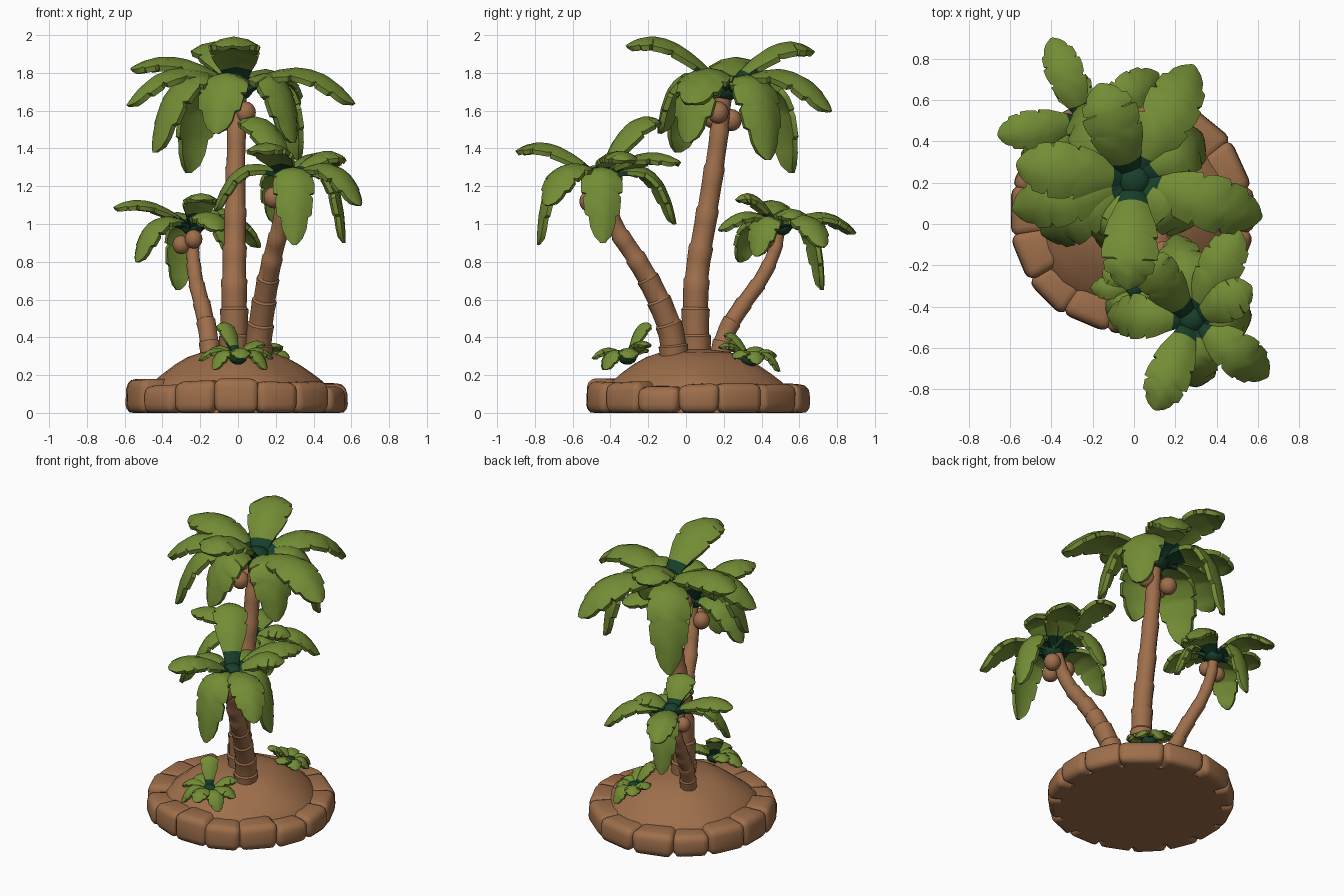
import bpy, bmesh, math, random
from mathutils import Vector, Matrix

if "Cube" in bpy.data.objects:
    bpy.data.objects.remove(bpy.data.objects["Cube"])

random.seed(4)


def material(name, rgb):
    m = bpy.data.materials.new(name)
    m.diffuse_color = (*rgb, 1)
    m.use_nodes = True
    m.node_tree.nodes["Principled BSDF"].inputs["Base Color"].default_value = m.diffuse_color
    return m


BROWN = material("earth_brown", (0.34, 0.157, 0.070))
LEAF = material("leaf_green", (0.172, 0.266, 0.036))
DARK = material("dark_green", (0.009, 0.050, 0.024))


def finish(name, bm, mats, angle=40):
    """Turn a bmesh into a smooth shaded object with sharp edges kept."""
    bmesh.ops.recalc_face_normals(bm, faces=bm.faces[:])
    me = bpy.data.meshes.new(name)
    bm.to_mesh(me)
    bm.free()
    for m in mats:
        me.materials.append(m)
    for p in me.polygons:
        p.use_smooth = True
    me.set_sharp_from_angle(angle=math.radians(angle))
    ob = bpy.data.objects.new(name, me)
    bpy.context.collection.objects.link(ob)
    return ob


def loft(bm, rings, mat_of=lambda i, j: 0):
    """Skin a list of closed rings and cap both ends."""
    vs = [[bm.verts.new(p) for p in r] for r in rings]
    n = len(rings[0])
    for i in range(len(vs) - 1):
        for j in range(n):
            k = (j + 1) % n
            f = bm.faces.new((vs[i][j], vs[i][k], vs[i + 1][k], vs[i + 1][j]))
            f.material_index = mat_of(i, j)
    bm.faces.new(vs[0][::-1]).material_index = mat_of(0, 0)
    bm.faces.new(vs[-1]).material_index = mat_of(len(vs), 0)


def ellipsoid(bm, center, size, mat=0):
    before = set(bm.faces)
    bmesh.ops.create_uvsphere(bm, u_segments=14, v_segments=8, radius=1,
                              matrix=Matrix.Translation(center) @ Matrix.Diagonal((*size, 1)))
    for f in set(bm.faces) - before:
        f.material_index = mat


# Leaf outline: position along the leaf, relative half width (with notches)
OUTLINE = [(0, .36), (.08, .43), (.15, .55), (.21, .67), (.3, .86), (.42, .98), (.435, .8), (.47, .95), (.56, 1.02),
           (.67, 1.02), (.685, .8), (.72, .94), (.84, .86), (.855, .68), (.92, .6), (.97, .4), (1, .12)]


def leaf(bm, c, tip, width, thick):
    """Arched, notched frond from c to tip, dark near its root."""
    c, tip = Vector(c), Vector(tip)
    flat = Vector((tip.x - c.x, tip.y - c.y, 0))
    drop = max(0, c.z - tip.z)
    reach = 0.58 + 0.40 * min(1, drop / flat.length)
    ctrl = c + flat * reach
    ctrl.z = max(c.z + width * 1.85, tip.z + width * 1.2)
    side = Vector((-flat.y, flat.x, 0)).normalized()
    rings = []
    for t, k in OUTLINE:
        p = c * (1 - t) ** 2 + ctrl * 2 * t * (1 - t) + tip * t * t
        tan = ((ctrl - c) * (1 - t) + (tip - ctrl) * t).normalized()
        up = tan.cross(side)
        w = k * width
        th = thick * (0.5 if t == 1 else 1)
        sec = [(-1, -.36 * w), (-.55, -.11 * w), (0, 0), (.55, -.11 * w), (1, -.36 * w),
               (.94, -.36 * w - th), (0, -.08 * w - th), (-.94, -.36 * w - th)]
        rings.append([p + side * (s * w) + up * h for s, h in sec])
    loft(bm, rings, lambda i, j: int(i < (3 if j > 3 else 2)))


def crown(name, c, tips, width, thick, hub):
    bm = bmesh.new()
    for tip in tips:
        leaf(bm, c, tip, width, thick)
    ellipsoid(bm, c, (hub, hub, hub * 0.8), 1)
    finish(name, bm, [LEAF, DARK])


def trunk(name, pts, r0, r1, segments, sides=12):
    """Stepped trunk following a smooth path through pts."""
    P = [Vector(p) for p in pts]
    P = [P[0] * 2 - P[1]] + P + [P[-1] * 2 - P[-2]]

    def at(u):
        x = u * (len(P) - 3)
        i = min(int(x), len(P) - 4)
        t = x - i
        a, b, c, d = P[i:i + 4]
        return 0.5 * (2 * b + (c - a) * t + (2 * a - 5 * b + 4 * c - d) * t * t
                      + (3 * b - a - 3 * c + d) * t ** 3)

    rings = []
    for s in range(segments):
        for f, k in ((0.0, .95), (0.55, 1.0), (0.92, 1.08)):
            u = (s + f) / segments
            p = at(u)
            tan = (at(min(1, u + .02)) - at(max(0, u - .02))).normalized()
            ax = tan.cross(Vector((0, 1, 0))).normalized()
            ay = tan.cross(ax)
            r = (r0 + (r1 - r0) * u ** 0.8) * k
            rings.append([p + ax * (r * math.cos(a)) + ay * (r * math.sin(a))
                          for a in (2 * math.pi * j / sides for j in range(sides))])
    bm = bmesh.new()
    loft(bm, rings)
    finish(name, bm, [BROWN], 36)


def nuts(name, centers, r):
    bm = bmesh.new()
    for c in centers:
        ellipsoid(bm, c, (r, r, r * 1.05))
    finish(name, bm, [BROWN])


# Mound of earth with flat underside
CX, CY = -0.01, 0.055
bm = bmesh.new()
profile = [(.51, 0), (.50, .10), (.45, .165), (.40, .205), (.33, .255), (.26, .295), (.18, .322), (.08, .335), (.01, .338)]
loft(bm, [[(CX + r * math.cos(a) * (1 + .025 * math.sin(5 * a + z * 9)),
            CY + r * math.sin(a) * (1 + .025 * math.sin(5 * a + z * 9)), z)
           for a in (2 * math.pi * j / 32 for j in range(32))] for r, z in profile])
finish("mound", bm, [BROWN])

# Ring of rounded stones with uneven widths
COUNT = 15
shares = [random.uniform(.85, 1.15) for _ in range(COUNT)]
start = -math.pi / 2 - 0.2
for i, share in enumerate(shares):
    arc = 2 * math.pi * share / sum(shares)
    a = start + arc / 2
    start += arc
    h = random.uniform(.145, .184)
    wide, deep = arc * .59 * 1.06, random.uniform(.19, .215)
    bm = bmesh.new()
    bmesh.ops.create_cube(bm, size=1)
    for v in bm.verts:
        top = v.co.z > 0
        v.co = Vector((v.co.x * deep, v.co.y * wide * (1 if v.co.x > 0 else .8), (v.co.z + .5) * h))
        if top:
            v.co.z += random.uniform(-.012, .006)
            v.co.x *= 0.92
        else:
            v.co.y *= random.uniform(.88, 1)
    bmesh.ops.bevel(bm, geom=bm.edges[:], offset=.046, segments=3, profile=0.5, affect='EDGES')
    for v in bm.verts:
        if v.co.z < .02:
            v.co.z *= .5
    R = .592 - deep / 2 + random.uniform(-.008, .006)
    bm.transform(Matrix.Translation((CX + R * math.cos(a), CY + R * math.sin(a), 0)) @ Matrix.Rotation(a, 4, 'Z'))
    finish("rim_stone_%02d" % (i + 1), bm, [BROWN], 45)

# Tall middle palm
trunk("tall_trunk", [(-.02, .055, .28), (-.02, .05, .5), (-.02, .06, .75), (-.015, .11, 1.05),
                     (-.01, .165, 1.4), (0, .2, 1.7)], .083, .043, 8)
crown("tall_crown", (0, .21, 1.72), [
    (.62, .03, 1.64), (-.03, -.32, 1.945), (-.17, .68, 1.915), (-.59, .07, 1.63), (-.57, .29, 1.825),
    (.29, .77, 1.6), (-.45, -.05, 1.38), (-.27, .57, 1.27), (.33, .44, 1.34), (-.12, -.15, 1.48),
    (.3, .0, 1.43)], .135, .028, .085)
nuts("tall_coconuts", [(-.08, .24, 1.55), (-.08, .14, 1.565), (.04, .17, 1.59)], .056)

# Middle palm leaning forward
trunk("front_trunk", [(.1, -.06, .26), (.115, -.08, .43), (.145, -.16, .63), (.18, -.26, .81),
                      (.225, -.38, 1.0), (.27, -.45, 1.24)], .08, .038, 8)
crown("front_crown", (.28, -.46, 1.25), [
    (.1, -.9, 1.39), (.65, -.74, 1.1), (.3, -.79, .89), (.57, -.44, .9), (.57, -.3, 1.34), (.51, -.03, 1.33),
    (.03, -.14, 1.54), (-.13, -.44, 1.07), (.2, -.05, 1.0)], .108, .024, .07)
nuts("front_coconuts", [(.19, -.44, 1.14), (.26, -.51, 1.12), (.32, -.42, 1.14)], .055)

# Small palm leaning back
trunk("back_trunk", [(-.14, .17, .26), (-.16, .215, .43), (-.19, .3, .57), (-.225, .4, .71),
                     (-.24, .47, .86), (-.24, .5, 1.0)], .057, .03, 7)
crown("back_crown", (-.24, .5, .985), [
    (-.4, .9, .955), (-.66, .43, 1.09), (-.18, .26, 1.13), (-.32, .73, .65), (-.54, .28, .8),
    (.12, .73, .88), (.0, .58, 1.03), (-.1, .17, .97), (-.02, .37, .83)], .092, .022, .06)
nuts("back_coconuts", [(-.235, .43, .92), (-.3, .46, .89)], .048)

# Ground plants
crown("front_bush", (0, -.31, .295), [
    (-.09, -.19, .465), (-.21, -.31, .28), (-.13, -.44, .23), (.02, -.5, .29), (.15, -.43, .23),
    (.19, -.3, .29), (.14, -.2, .36), (-.15, -.22, .33)], .056, .016, .05)
crown("back_bush", (.16, .34, .285), [
    (.09, .2, .41), (.2, .17, .35), (.27, .26, .29), (.28, .38, .26), (.2, .5, .22),
    (.08, .48, .3), (.02, .38, .33)], .052, .016, .05)
